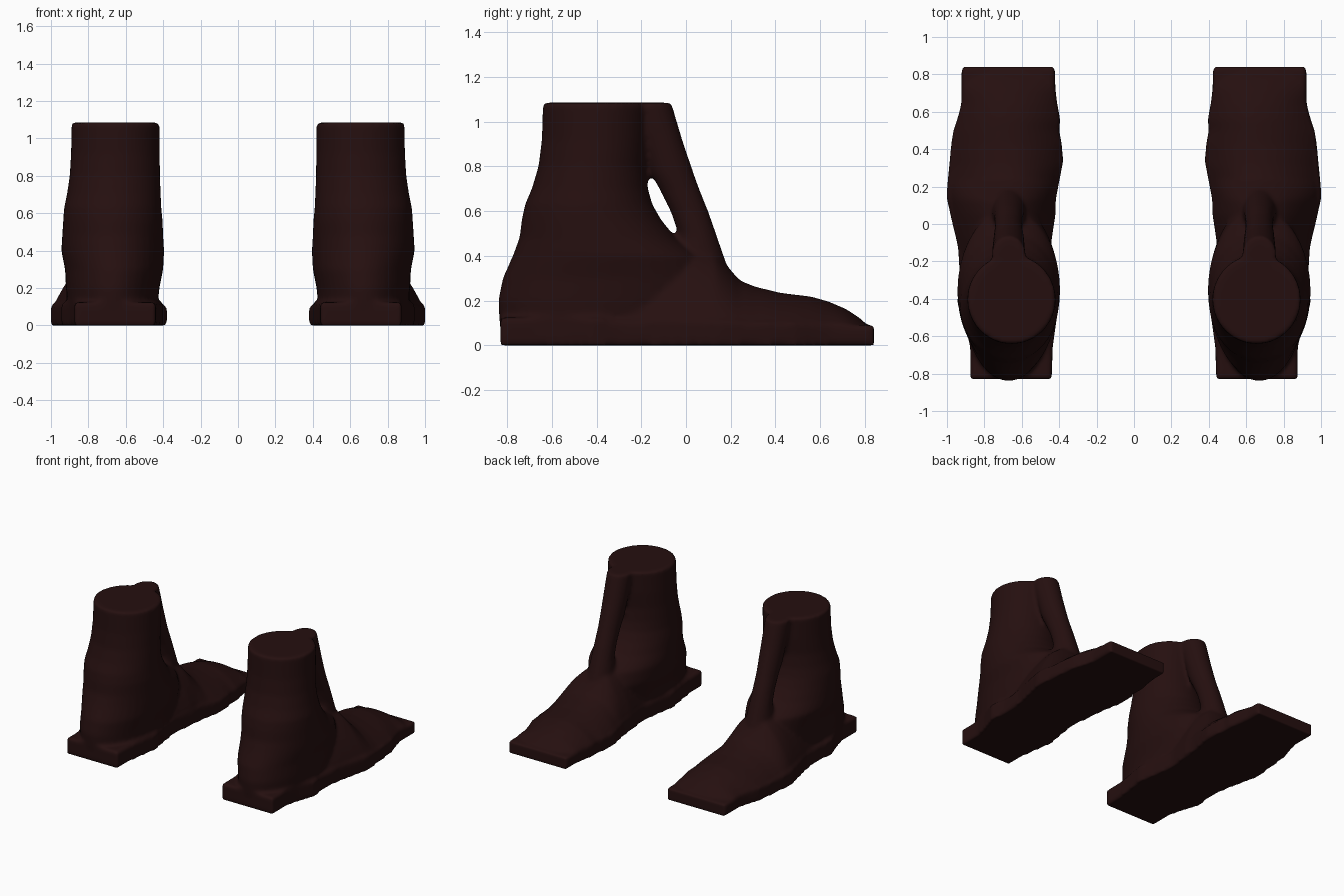
import bpy, bmesh, math

skin = bpy.data.materials.new("dark brown")
skin.diffuse_color = (0.0185, 0.0048, 0.0048, 1)


def loft(bm, rings):
    """Closed skin through rings that share a vertex count."""
    loops = [[bm.verts.new(p) for p in ring] for ring in rings]
    n = len(loops[0])
    for a, b in zip(loops, loops[1:]):
        for i in range(n):
            j = (i + 1) % n
            bm.faces.new((a[i], a[j], b[j], b[i]))
    bm.faces.new(loops[0][::-1])
    bm.faces.new(loops[-1])


def oval(z, y0, y1, x0, x1, n=40):
    """Horizontal oval filling the given bounds."""
    return [((x0 + x1) / 2 + (x1 - x0) / 2 * math.cos(2 * math.pi * i / n),
             (y0 + y1) / 2 + (y1 - y0) / 2 * math.sin(2 * math.pi * i / n), z)
            for i in range(n)]


def arch(y, x0, x1, h, peak=0.66, n=24):
    """Upright section of the foot: flat base, low edge, rounded crown."""
    edge = min(0.09, h * 0.6)
    pts = [(x0, y, 0.01)]
    for i in range(n + 1):
        t = -1 + 2 * i / n
        x = peak + t * ((x1 - peak) if t > 0 else (peak - x0))
        pts.append((x, y, edge + (h - edge) * (1 - abs(t) ** 2.0) ** 0.9))
    return pts + [(x1, y, 0.01)]


# Ankle and shin: z, back, front, inner, outer
LEG = [(0.02, -0.80, 0.00, 0.46, 0.88), (0.10, -0.835, 0.05, 0.43, 0.91),
       (0.20, -0.84, 0.10, 0.42, 0.92), (0.30, -0.82, 0.11, 0.40, 0.925),
       (0.40, -0.775, 0.07, 0.395, 0.945), (0.48, -0.745, -0.045, 0.40, 0.94),
       (0.56, -0.735, -0.11, 0.403, 0.935), (0.63, -0.72, -0.15, 0.41, 0.93),
       (0.70, -0.69, -0.17, 0.413, 0.915), (0.80, -0.66, -0.18, 0.417, 0.90),
       (0.92, -0.645, -0.17, 0.418, 0.893), (1.085, -0.64, -0.165, 0.42, 0.89)]

# Instep to toes: y, inner, outer, height
FOOT = [(-0.35, 0.43, 0.91, 0.30), (-0.20, 0.45, 0.925, 0.38),
        (-0.08, 0.44, 0.95, 0.43), (0.05, 0.42, 0.975, 0.44),
        (0.13, 0.42, 0.99, 0.42), (0.18, 0.41, 0.995, 0.36),
        (0.24, 0.40, 0.99, 0.29), (0.31, 0.385, 0.98, 0.262),
        (0.42, 0.385, 0.975, 0.235), (0.50, 0.40, 0.965, 0.225),
        (0.56, 0.395, 0.945, 0.218), (0.64, 0.41, 0.92, 0.195),
        (0.72, 0.42, 0.92, 0.16), (0.78, 0.425, 0.92, 0.12),
        (0.81, 0.43, 0.91, 0.09)]

# Sole slab: y, inner, outer, thickness
SOLE = [(-0.83, 0.44, 0.875, 0.125), (-0.66, 0.435, 0.875, 0.125),
        (-0.55, 0.42, 0.90, 0.12), (-0.42, 0.40, 0.945, 0.12),
        (-0.30, 0.42, 0.93, 0.11), (-0.12, 0.445, 0.94, 0.11),
        (0.00, 0.43, 0.97, 0.11), (0.15, 0.415, 1.003, 0.11),
        (0.34, 0.378, 0.985, 0.10), (0.44, 0.39, 0.975, 0.10),
        (0.50, 0.405, 0.965, 0.10), (0.55, 0.395, 0.945, 0.10),
        (0.65, 0.42, 0.922, 0.095), (0.84, 0.422, 0.922, 0.09)]

# Front tendon: z, back, front, inner, outer
TENDON = [(0.25, -0.03, 0.22, 0.56, 0.78), (0.37, -0.05, 0.18, 0.575, 0.765),
          (0.50, -0.035, 0.135, 0.59, 0.75), (0.60, -0.07, 0.10, 0.595, 0.745),
          (0.70, -0.12, 0.06, 0.595, 0.745), (0.77, -0.16, 0.035, 0.59, 0.75),
          (0.90, -0.20, -0.01, 0.585, 0.755), (1.085, -0.27, -0.065, 0.58, 0.76)]


def make_foot(name, side):
    bm = bmesh.new()
    loft(bm, [oval(*r) for r in LEG])
    loft(bm, [arch(*r) for r in FOOT])
    loft(bm, [[(a, y, 0), (b, y, 0), (b, y, h), (a, y, h)] for y, a, b, h in SOLE])
    loft(bm, [oval(*r, n=20) for r in TENDON])
    for v in bm.verts:
        v.co.x *= side
    bmesh.ops.recalc_face_normals(bm, faces=bm.faces)
    me = bpy.data.meshes.new(name)
    bm.to_mesh(me)
    bm.free()
    me.materials.append(skin)
    ob = bpy.data.objects.new(name, me)
    bpy.context.collection.objects.link(ob)
    # Fuse the parts into one soft, rounded form
    fuse = ob.modifiers.new("fuse", 'REMESH')
    fuse.mode = 'VOXEL'
    fuse.voxel_size = 0.014
    fuse.use_smooth_shade = True
    soft = ob.modifiers.new("soften", 'SMOOTH')
    soft.factor = 0.5
    soft.iterations = 6


make_foot("right_foot", 1)
make_foot("left_foot", -1)
